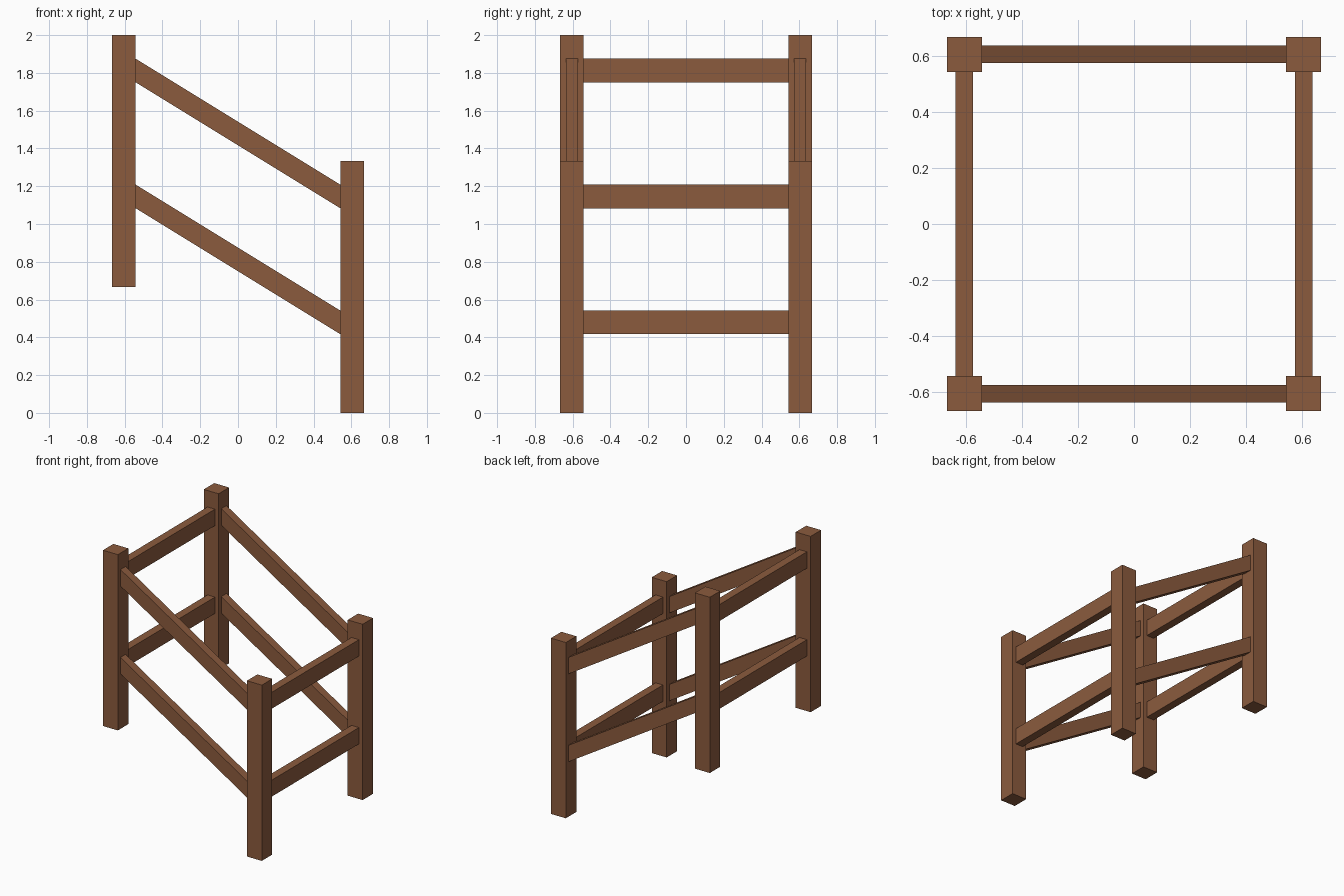
import bpy, bmesh

if "Cube" in bpy.data.objects:
    bpy.data.objects.remove(bpy.data.objects["Cube"])

POST = 0.125          # post width
POST_H = 4 / 3        # post height
C = 2 / 3 - POST / 2  # post centre offset
INNER = C - POST / 2  # inner face of posts
RAIL_W, RAIL_H = 0.0625, 0.125
DROP = 2 / 3          # fall from the left side to the right side

wood = bpy.data.materials.new("wood")
wood.diffuse_color = (0.26, 0.105, 0.048, 1)
wood.use_nodes = True
wood.node_tree.nodes["Principled BSDF"].inputs["Base Color"].default_value = wood.diffuse_color


def box(name, size, centre, slope=0.0):
    """Box whose z is sheared along x by the given slope."""
    bm = bmesh.new()
    bmesh.ops.create_cube(bm, size=1)
    for v in bm.verts:
        x, y, z = (v.co[i] * size[i] for i in range(3))
        v.co = (x, y, z + slope * x)
    mesh = bpy.data.meshes.new(name)
    bm.to_mesh(mesh)
    bm.free()
    mesh.materials.append(wood)
    ob = bpy.data.objects.new(name, mesh)
    ob.location = centre
    bpy.context.collection.objects.link(ob)


# Four corner posts, the left pair raised
for sx, side, base in ((-1, "left", DROP), (1, "right", 0)):
    for sy, end in ((-1, "front"), (1, "back")):
        box(f"{end}_{side}_post", (POST, POST, POST_H),
            (sx * C, sy * C, base + POST_H / 2))

    # Level rails joining the posts on this side
    for level, z in (("lower", 0.4792), ("upper", 1.1458)):
        box(f"{side}_{level}_rail", (RAIL_W, 2 * INNER, RAIL_H),
            (sx * C, 0, base + z))

# Sloping rails on the front and back
for sy, end in ((-1, "front"), (1, "back")):
    for level, z in (("lower", 0.4792), ("upper", 1.1458)):
        box(f"{end}_{level}_sloping_rail", (2 * INNER, RAIL_W, RAIL_H),
            (0, sy * C, z + DROP / 2), -DROP / (2 * INNER))
